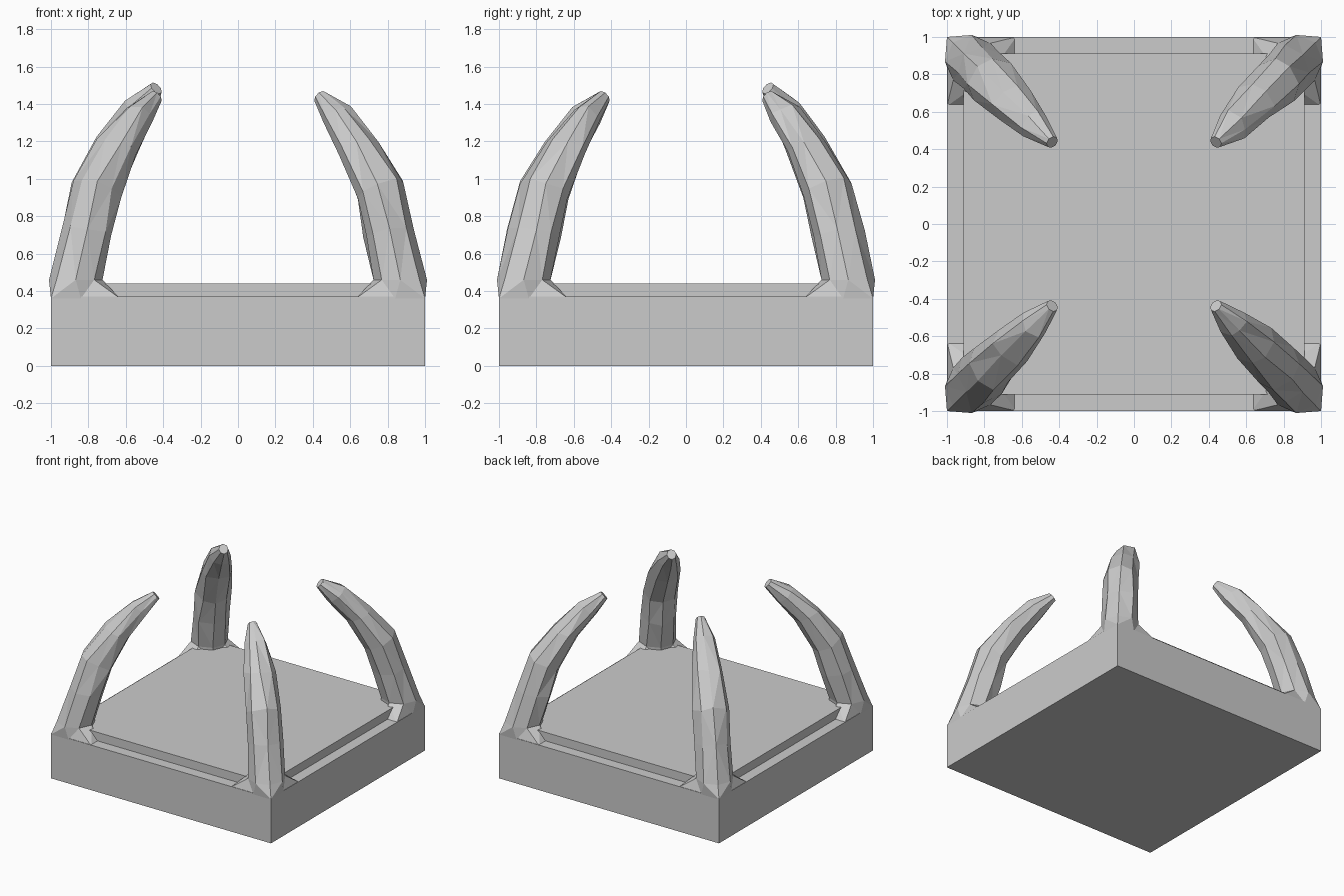
import bpy, bmesh, random
from mathutils import Vector

random.seed(4)
cube = bpy.data.objects.get("Cube")
if cube:
    bpy.data.objects.remove(cube, do_unlink=True)

GREY = (0.6, 0.6, 0.6, 1.0)
stone = bpy.data.materials.new("plain grey")
stone.use_nodes = True
stone.diffuse_color = GREY
stone.node_tree.nodes["Principled BSDF"].inputs["Base Color"].default_value = GREY


def finish(name, bm):
    bmesh.ops.recalc_face_normals(bm, faces=bm.faces)
    mesh = bpy.data.meshes.new(name)
    bm.to_mesh(mesh)
    bm.free()
    mesh.materials.append(stone)
    obj = bpy.data.objects.new(name, mesh)
    bpy.context.collection.objects.link(obj)
    return obj


# Square base with a raised inner platform
RIM, TOP, INNER = 0.37, 0.44, 0.875
bm = bmesh.new()
bmesh.ops.create_cube(bm, size=2)
for v in bm.verts:
    v.co.z = RIM if v.co.z > 0 else 0
top = max(bm.faces, key=lambda f: f.calc_center_median().z)
bmesh.ops.inset_individual(bm, faces=[top], thickness=1 - INNER)
raised = bmesh.ops.extrude_discrete_faces(bm, faces=[top])["faces"][0]
bmesh.ops.translate(bm, vec=(0, 0, TOP - RIM), verts=raised.verts)
finish("base", bm)

# Claw sections on the diagonal: outer (x, z), inner (x, z), half width
SECTIONS = [
    ((0.97, 0.46), (0.765, 0.46), 0.14),
    ((0.905, 0.74), (0.72, 0.68), 0.137),
    ((0.84, 1.0), (0.675, 0.88), 0.13),
    ((0.71, 1.22), (0.575, 1.13), 0.115),
    ((0.57, 1.4), (0.48, 1.3), 0.085),
    ((0.455, 1.48), (0.42, 1.42), 0.035),
]
# Flared foot, from the outer corner round to the inside
FOOT = [(1, 1), (1, 0.84), (1, 0.63), (0.875, 0.63), (0.77, 0.77)]
# Matching positions on each section: inward share, width share
AROUND = [(0, 0), (0.15, 0.72), (0.5, 1), (0.85, 0.72), (1, 0)]


def full_loop(half):
    """Complete a half section by swapping x and y."""
    return half + [Vector((p.y, p.x, p.z)) for p in half[3:0:-1]]


def claw_section(outer, inner, width):
    half = []
    for inward, side in AROUND:
        x = outer[0] + (inner[0] - outer[0]) * inward
        z = outer[1] + (inner[1] - outer[1]) * inward
        offset = width * side / 2 ** 0.5
        half.append(Vector((x + offset, x - offset, z)))
    return full_loop(half)


def build_claw(name, sx, sy, lift):
    bm = bmesh.new()
    loops = [full_loop([Vector((x, y, RIM - 0.01)) for x, y in FOOT])]
    loops += [claw_section(*s) for s in SECTIONS]
    rings = []
    for level, loop in enumerate(loops):
        ring = []
        for p in loop:
            q = p.copy()
            if 1 < level < len(loops) - 1:
                # Uneven carved facets
                q += Vector([random.uniform(-0.01, 0.01) for _ in range(3)])
            if level >= 4:
                q.z += lift * (level - 3) / 3
            ring.append(bm.verts.new((q.x * sx, q.y * sy, q.z)))
        rings.append(ring)
    for low, high in zip(rings, rings[1:]):
        for i in range(8):
            j = (i + 1) % 8
            bm.faces.new((low[i], low[j], high[j], high[i]))
    bm.faces.new(rings[0])
    bm.faces.new(rings[-1])
    bmesh.ops.triangulate(bm, faces=bm.faces)
    finish(name, bm)


# One claw on each corner, curving inwards
for end, sy in (("front", -1), ("back", 1)):
    for side, sx in (("left", 1), ("right", -1)):
        taller = end == "back" and side == "right"
        build_claw(f"{end}_{side}_claw", sx, sy, 0.035 if taller else -0.01)
